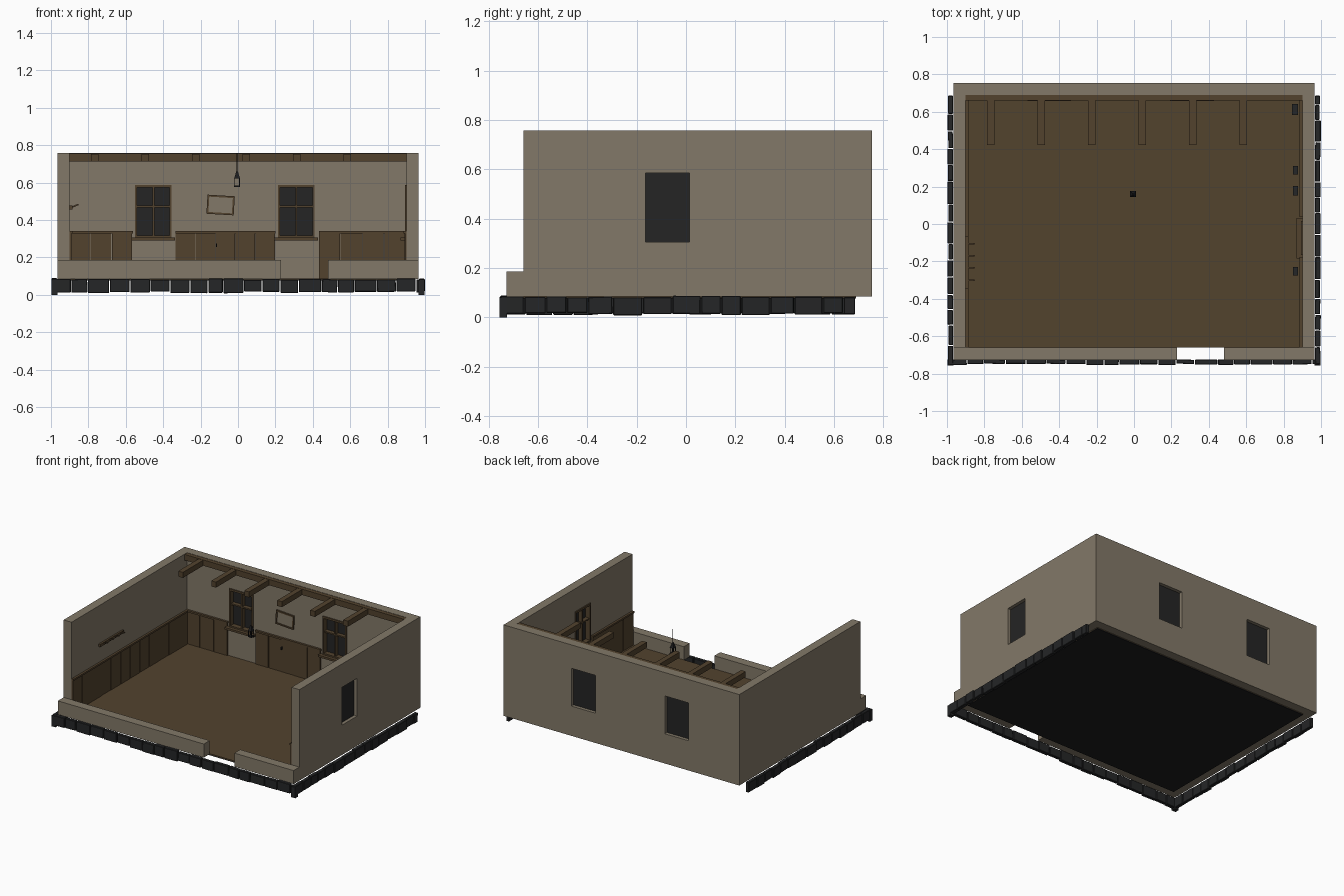
import bpy, bmesh, math, random
from mathutils import Matrix, Vector

random.seed(4)
cube = bpy.data.objects.get("Cube")
if cube:
    bpy.data.objects.remove(cube, do_unlink=True)


def material(name, rgb):
    m = bpy.data.materials.new(name)
    m.use_nodes = True
    m.diffuse_color = (*rgb, 1)
    bsdf = next(n for n in m.node_tree.nodes if n.type == 'BSDF_PRINCIPLED')
    bsdf.inputs["Base Color"].default_value = (*rgb, 1)
    bsdf.inputs["Roughness"].default_value = 0.9
    return m


PLASTER = material("plaster", (0.225, 0.19, 0.138))
WOOD = material("brown wood", (0.085, 0.055, 0.027))
FLOOR = material("floor wood", (0.085, 0.056, 0.027))
STONE = material("dark stone", (0.018, 0.019, 0.020))
GLASS = material("dark glass", (0.018, 0.018, 0.018))
IRON = material("black iron", (0.012, 0.012, 0.013))


def add_box(bm, lo, hi, turn=None):
    """Box between two corners, optionally turned about its centre."""
    lo, hi = Vector(lo), Vector(hi)
    m = Matrix.Translation((lo + hi) / 2)
    if turn:
        m = m @ turn
    bmesh.ops.create_cube(bm, size=1, matrix=m @ Matrix.Diagonal((*(hi - lo), 1)))


def finish(name, bm, mat):
    mesh = bpy.data.meshes.new(name)
    bm.to_mesh(mesh)
    bm.free()
    mesh.materials.append(mat)
    ob = bpy.data.objects.new(name, mesh)
    bpy.context.scene.collection.objects.link(ob)
    return ob


def boxes(name, mat, *pairs):
    bm = bmesh.new()
    for lo, hi in pairs:
        add_box(bm, lo, hi)
    return finish(name, bm, mat)


BASE, TOP, INX, OUTX, INY, OUTY, FRONT = 0.085, 0.758, 0.9, 0.965, 0.69, 0.757, -0.66
SILL, HEAD, RAIL = 0.305, 0.585, 0.34

# Wall frames map (along, depth into the room, height) to the room's axes
def back(u, d, z):
    return (u, INY - d, z)

def left(u, d, z):
    return (INX - d, u, z)

def right(u, d, z):
    return (-INX + d, u, z)


def wall_boxes(name, mat, place, spans):
    """Boxes given as (u0, u1, d0, d1, z0, z1) on one wall."""
    pairs = []
    for u0, u1, d0, d1, z0, z1 in spans:
        a, b = place(u0, d0, z0), place(u1, d1, z1)
        pairs.append((tuple(map(min, a, b)), tuple(map(max, a, b))))
    return boxes(name, mat, *pairs)


# Name, frame, start, end, windows
walls = [
    ("back", back, -INX, INX, [(-0.55, -0.355), (0.213, 0.41)]),
    ("left", left, FRONT, INY, [(-0.165, 0.015)]),
    ("right", right, FRONT, INY, []),
]
DEEP = -(OUTX - INX)

for name, place, start, end, windows in walls:
    # Plaster wall built around its openings
    extra = DEEP if name == "back" else 0
    edges = [start + extra] + [e for w in windows for e in w] + [end - DEEP]
    spans = [(edges[i], edges[i + 1], DEEP, 0, BASE, TOP) for i in range(0, len(edges), 2)]
    for a, b in windows:
        spans += [(a, b, DEEP, 0, BASE, SILL), (a, b, DEEP, 0, HEAD, TOP)]
    wall_boxes(name + "_wall", PLASTER, place, spans)

    # Wainscot boards with narrow gaps, left open under the windows
    boards, rails = [], []
    bare = [(a - 0.012, b + 0.022) for a, b in windows]
    stops = [start] + [e for w in bare for e in w] + [end]
    for i in range(0, len(stops), 2):
        a, b = stops[i], stops[i + 1]
        n = max(1, round((b - a) / 0.11))
        step = (b - a) / n
        for k in range(n):
            u = a + k * step
            boards.append((u, u + step - 0.004, 0, random.uniform(0.007, 0.011), BASE, RAIL - 0.012))
        rails.append((a, b, 0, 0.016, RAIL - 0.013, RAIL))
    wall_boxes(name + "_wainscot", WOOD, place, boards)
    wall_boxes(name + "_wainscot_rail", WOOD, place, rails)

    # Windows: pane, frame, crossbars and sill
    for i, (a, b) in enumerate(windows):
        tag = f"{name}_window_{i + 1}"
        mid, w = (a + b) / 2, 0.011
        wall_boxes(tag + "_pane", GLASS, place, [(a, b, -0.040, -0.032, SILL, HEAD)])
        wall_boxes(tag + "_frame", WOOD, place, [
            (a, a + w, -0.03, 0.008, SILL, HEAD),
            (b - w, b, -0.03, 0.008, SILL, HEAD),
            (a, b, -0.03, 0.008, HEAD - w, HEAD + 0.003),
            (a, b, -0.03, 0.008, SILL, SILL + w),
            (mid - 0.005, mid + 0.005, -0.03, 0, SILL, HEAD),
            (a, b, -0.03, 0, 0.468, 0.478)])
        wall_boxes(tag + "_sill", WOOD, place, [(a - 0.02, b + 0.017, -0.03, 0.032, 0.29, SILL)])

# Low front wall with a doorway gap
boxes("front_low_wall", PLASTER,
      ((-OUTX, -0.728, BASE), (0.23, FRONT, 0.185)),
      ((0.48, -0.728, BASE), (OUTX, FRONT, 0.185)))

# Floor over a dark underside
boxes("floor", FLOOR, ((-INX, FRONT, 0.081), (INX, INY, 0.088)))
boxes("floor_underside", IRON, ((-INX, FRONT, 0.076), (INX, INY, 0.081)))


# Foundation stones in uneven rows
def stone_row(name, start, end, place):
    bm = bmesh.new()
    u = start
    while u < end - 0.03:
        w = min(random.uniform(0.08, 0.125), end - u)
        lo = place(u, 0, random.uniform(0.008, 0.018))
        hi = place(u + w - 0.004, random.uniform(0.022, 0.03), random.uniform(0.08, 0.088))
        turn = Matrix.Rotation(random.uniform(-0.04, 0.04), 4, random.choice("XYZ"))
        add_box(bm, map(min, lo, hi), map(max, lo, hi), turn)
        u += w
    bmesh.ops.bevel(bm, geom=bm.edges[:], offset=0.003, segments=1, affect='EDGES')
    return finish(name, bm, STONE)


stone_row("front_stones", -0.995, 0.995, lambda u, d, z: (u, -0.725 - d, z))
stone_row("left_stones", -0.75, 0.69, lambda u, d, z: (0.968 + d, u, z))
stone_row("right_stones", -0.75, 0.69, lambda u, d, z: (-0.968 - d, u, z))
boxes("corner_stones", STONE,
      ((0.965, -0.757, 0), (0.998, -0.725, 0.08)),
      ((-0.998, -0.757, 0), (-0.965, -0.725, 0.08)))

# Ceiling beams: a wall plate and six short joists
boxes("wall_plate", WOOD, ((-INX, 0.66, 0.713), (INX, INY, 0.756)))
boxes("joists", WOOD, *[((x - 0.019, 0.423, 0.713), (x + 0.019, 0.66, 0.754))
                        for x in [-0.766 + 0.27 * i for i in range(6)]])

# Tilted picture frame with a plain sheet
bm = bmesh.new()
for s in (-1, 1):
    add_box(bm, (-0.072, -0.006, s * 0.046 - 0.005), (0.072, 0.006, s * 0.046 + 0.005))
    add_box(bm, (s * 0.068 - 0.005, -0.006, -0.05), (s * 0.068 + 0.005, 0.006, 0.05))
frame = finish("picture_frame", bm, WOOD)
sheet = boxes("picture_sheet", PLASTER, ((-0.068, 0, -0.046), (0.068, 0.005, 0.046)))
for ob in (frame, sheet):
    ob.location = (-0.093, INY - 0.008, 0.48)
    ob.rotation_euler.y = 0.06

# Peg rail on the right wall
boxes("peg_rail", WOOD, ((-INX, -0.345, 0.457), (-0.886, -0.068, 0.477)))
bm = bmesh.new()
for y in (-0.3, -0.235, -0.17, -0.105):
    add_box(bm, (-0.893, y - 0.004, 0.471), (-0.852, y + 0.004, 0.479), Matrix.Rotation(-0.4, 4, 'Y'))
finish("pegs", bm, WOOD)


# Hanging lantern
def cone(bm, r1, r2, z0, z1, sides):
    m = Matrix.Translation((-0.005, 0.16, (z0 + z1) / 2)) @ Matrix.Rotation(math.pi / 4, 4, 'Z')
    bmesh.ops.create_cone(bm, cap_ends=True, segments=sides, radius1=r1, radius2=r2,
                          depth=z1 - z0, matrix=m)


bm = bmesh.new()
cone(bm, 0.002, 0.002, 0.655, 0.757, 6)
cone(bm, 0.022, 0.006, 0.622, 0.66, 4)
cone(bm, 0.022, 0.022, 0.577, 0.584, 4)
for sx in (-1, 1):
    for sy in (-1, 1):
        x, y = -0.005 + sx * 0.013, 0.16 + sy * 0.013
        add_box(bm, (x - 0.002, y - 0.002, 0.58), (x + 0.002, y + 0.002, 0.624))
finish("lantern", bm, IRON)

# Small iron hook on the back wainscot
boxes("wall_hook", IRON, ((-0.118, 0.668, 0.255), (-0.112, INY, 0.275)))

# Loose stones along the left wall
boxes("loose_stones", STONE, *[((0.877 - s, y - s, BASE), (0.877, y + s * 0.8, BASE + s * 1.4))
                               for y, s in ((0.615, 0.032), (0.29, 0.026), (0.18, 0.028), (-0.25, 0.026))])
